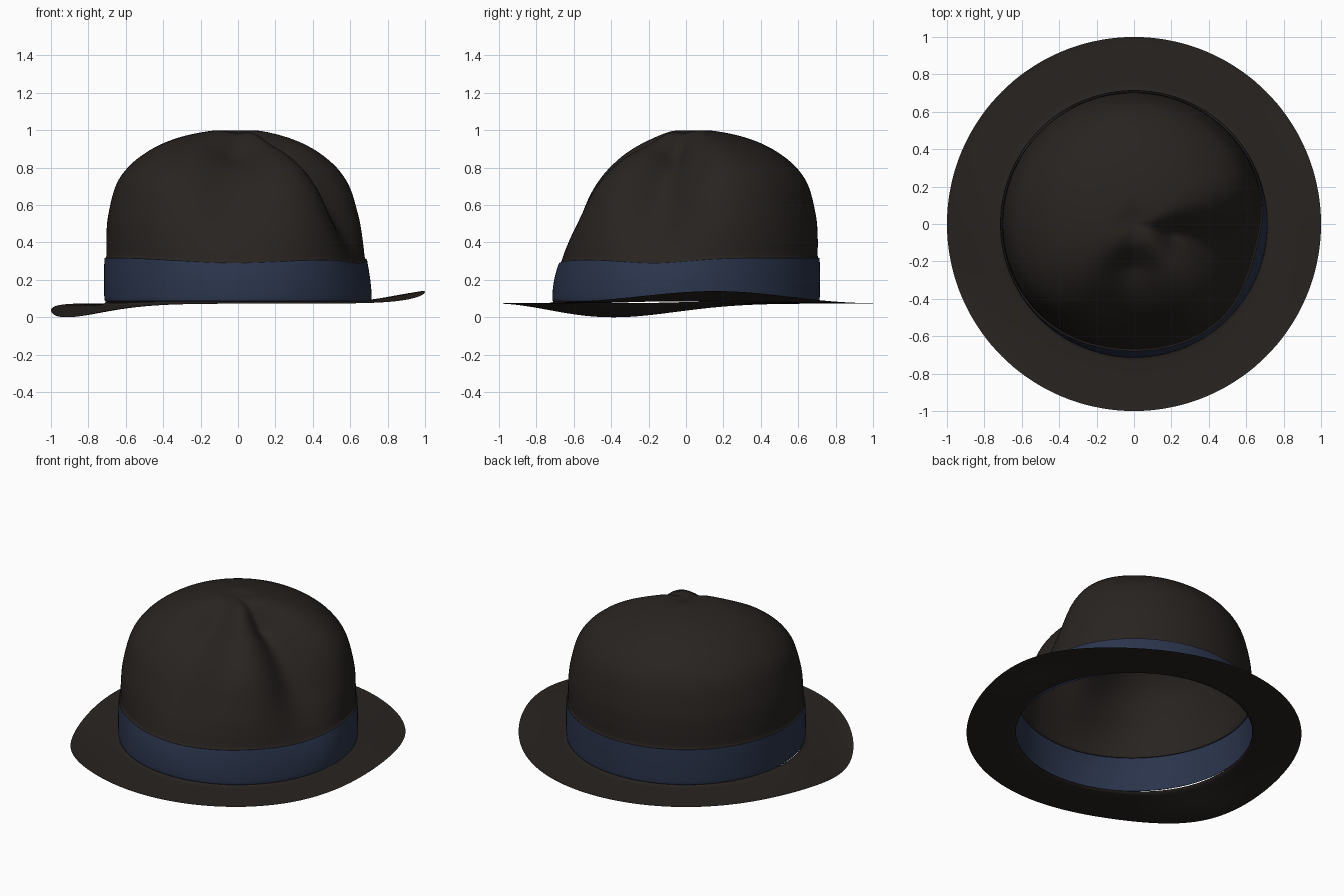
import bpy, math

if "Cube" in bpy.data.objects:
    bpy.data.objects.remove(bpy.data.objects["Cube"])

SEG = 144


def smooth(a, b, v):
    u = max(0.0, min(1.0, (v - a) / (b - a)))
    return u * u * (3 - 2 * u)


def bump(deg, centre, sigma):
    d = (deg - centre + 180) % 360 - 180
    return math.exp(-0.5 * (d / sigma) ** 2)


def spline(pts, steps):
    # Catmull-Rom through the profile points
    p = [pts[0]] + pts + [pts[-1]]
    out = []
    for i in range(1, len(p) - 2):
        for k in range(steps):
            t = k / steps
            out.append(tuple(
                0.5 * (2 * b + (c - a) * t + (2 * a - 5 * b + 4 * c - d) * t * t
                       + (3 * b - a - 3 * c + d) * t ** 3)
                for a, b, c, d in zip(p[i - 1], p[i], p[i + 1], p[i + 2])))
    return out + [pts[-1]]


def pinch(r, z, deg):
    # two finger dents either side of the front ridge
    w = smooth(0.08, 0.85, z) * smooth(0.0, 0.33, r)
    side, front = bump(deg, -14, 16), bump(deg, -93, 23)
    ridge = bump(deg, -47, 22)
    r *= 1 - w * (0.27 * side + 0.21 * front + 0.07 * ridge)
    z -= w * (0.12 * side + 0.12 * front + 0.02 * ridge)
    return r, z


def wave(r, z, deg):
    # brim lifts on one side and dips on the other
    k = smooth(0.6, 1.05, r) / smooth(0.6, 1.05, 1.0)
    return r, z + k * (0.065 * bump(deg, 9, 22) - 0.075 * bump(deg, 203, 20))


def lathe(name, profile, deform, mat, cap=False):
    verts, faces = [], []
    for r, z in profile:
        for j in range(SEG):
            deg = 360 * j / SEG
            rr, zz = deform(r, z, deg)
            a = math.radians(deg)
            verts.append((rr * math.cos(a), rr * math.sin(a), zz))
    for i in range(len(profile) - 1):
        for j in range(SEG):
            k = (j + 1) % SEG
            faces.append((i * SEG + j, i * SEG + k, (i + 1) * SEG + k, (i + 1) * SEG + j))
    if cap:
        verts.append((0, 0, profile[-1][1]))
        last = (len(profile) - 1) * SEG
        faces += [(last + j, last + (j + 1) % SEG, len(verts) - 1) for j in range(SEG)]
    me = bpy.data.meshes.new(name)
    me.from_pydata(verts, [], faces)
    me.materials.append(mat)
    for f in me.polygons:
        f.use_smooth = True
    ob = bpy.data.objects.new(name, me)
    bpy.context.collection.objects.link(ob)
    return ob


def material(name, col):
    m = bpy.data.materials.new(name)
    m.diffuse_color = (*col, 1)
    m.use_nodes = True
    m.node_tree.nodes["Principled BSDF"].inputs["Base Color"].default_value = m.diffuse_color
    return m


felt = material("dark_felt", (0.021, 0.017, 0.015))
ribbon = material("blue_ribbon", (0.023, 0.034, 0.07))

# Crown: dome with a shallow dimple on top
crown = [(0.714, 0.318), (0.704, 0.328), (0.704, 0.42), (0.695, 0.54), (0.655, 0.70),
         (0.59, 0.80), (0.50, 0.875), (0.40, 0.93), (0.28, 0.971), (0.13, 0.998),
         (0.05, 0.99), (0.01, 0.985)]
lathe("crown", spline(crown, 5), pinch, felt, cap=True)

# Hat band
band = [(0.706, 0.085), (0.714, 0.095), (0.716, 0.17), (0.716, 0.25), (0.714, 0.318)]
lathe("hat_band", spline(band, 4), pinch, ribbon)

# Brim: inner edge turns up to meet the band, wavy outer edge
brim = [(1.0, 0.075), (0.97, 0.073), (0.88, 0.073), (0.79, 0.074), (0.725, 0.077), (0.706, 0.087)]
lathe("brim", spline(brim, 4), wave, felt)
